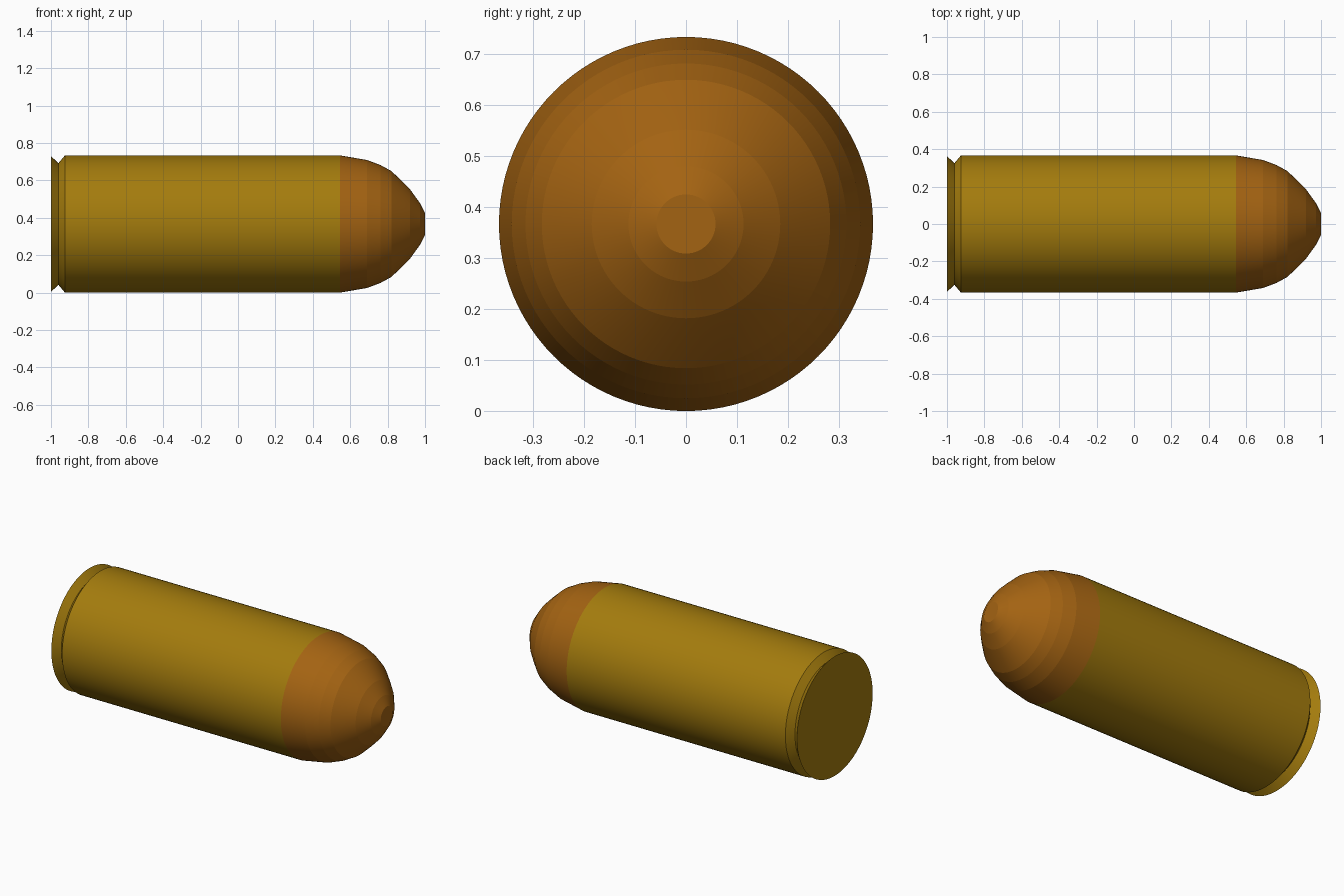
import bpy, bmesh, math

if "Cube" in bpy.data.objects:
    bpy.data.objects.remove(bpy.data.objects["Cube"])

SIDES = 96
R = 0.367  # case radius, also height of the axis


def material(name, rgb):
    m = bpy.data.materials.new(name)
    m.diffuse_color = (*rgb, 1)
    m.use_nodes = True
    m.node_tree.nodes["Principled BSDF"].inputs["Base Color"].default_value = m.diffuse_color
    return m


def lathe(name, profile, mat, cap_first=False, cap_last=False):
    """Revolve (x, radius) points about the long axis."""
    bm = bmesh.new()
    rings = []
    for x, r in profile:
        rings.append([bm.verts.new((x, r * math.cos(2 * math.pi * i / SIDES),
                                    R + r * math.sin(2 * math.pi * i / SIDES)))
                      for i in range(SIDES)])
    for a, b in zip(rings, rings[1:]):
        for i in range(SIDES):
            j = (i + 1) % SIDES
            bm.faces.new((a[i], b[i], b[j], a[j]))
    if cap_first:
        bm.faces.new(rings[0])
    if cap_last:
        bm.faces.new(rings[-1][::-1])
    bmesh.ops.recalc_face_normals(bm, faces=bm.faces)
    mesh = bpy.data.meshes.new(name)
    bm.to_mesh(mesh)
    bm.free()
    ob = bpy.data.objects.new(name, mesh)
    bpy.context.collection.objects.link(ob)
    mesh.materials.append(mat)
    # smooth around the axis, sharp at every profile step
    bpy.ops.object.select_all(action='DESELECT')
    ob.select_set(True)
    bpy.context.view_layer.objects.active = ob
    bpy.ops.object.shade_smooth_by_angle(angle=math.radians(5))
    return ob


brass = material("brass", (0.37, 0.20, 0.004))
copper = material("copper", (0.37, 0.125, 0.006))

# Case with flared rim and extractor groove
lathe("case", [(-1, 0.363), (-0.96, 0.325), (-0.925, R), (0.545, R)],
      brass, cap_first=True)

# Rounded tip in flat bands with a small flat nose
lathe("tip", [(0.545, R), (0.69, 0.342), (0.762, 0.315), (0.82, 0.283),
              (0.876, 0.23), (0.92, 0.185), (0.972, 0.113), (1, 0.058)],
      copper, cap_last=True)
